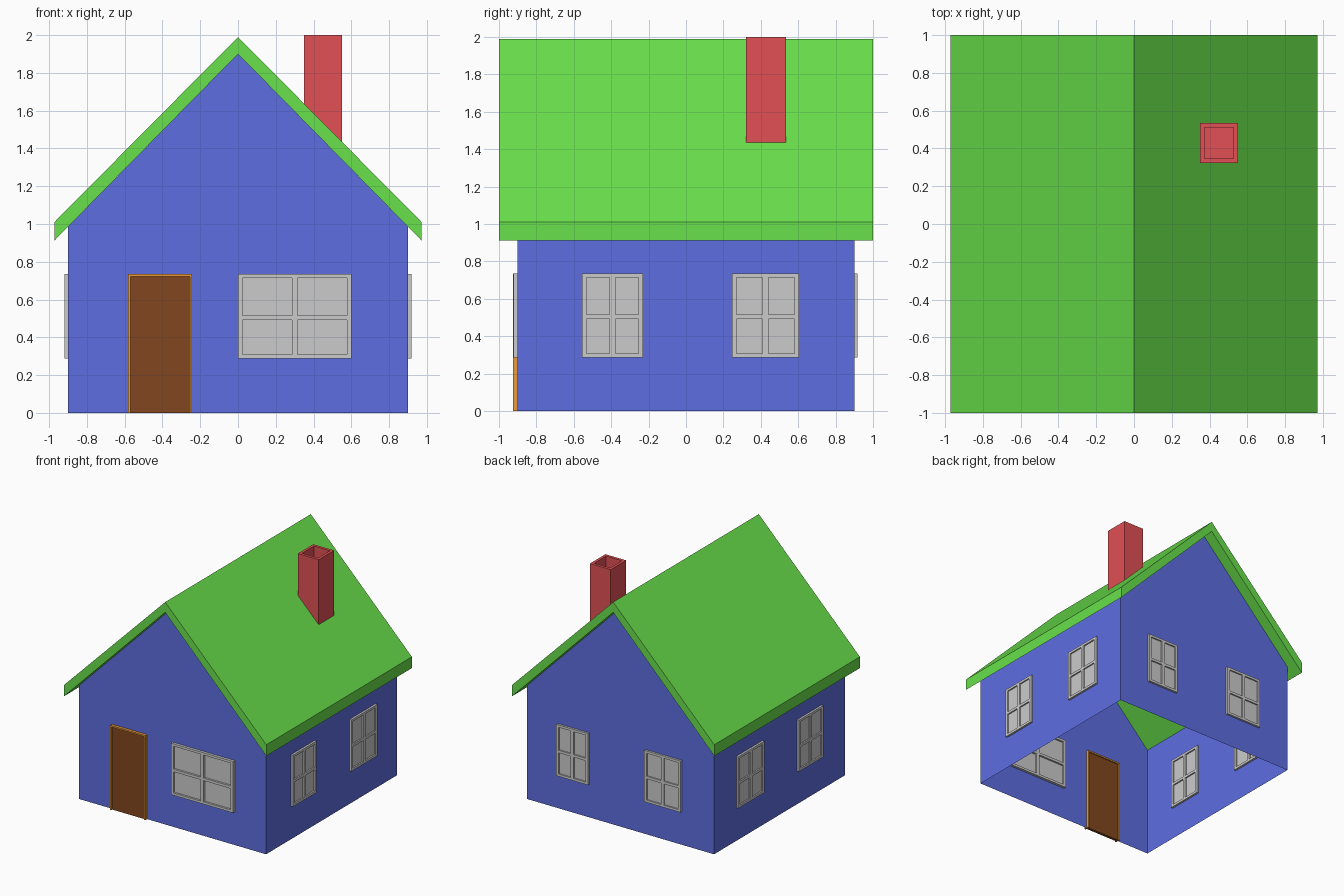
import bpy, bmesh, math

if "Cube" in bpy.data.objects:
    bpy.data.objects.remove(bpy.data.objects["Cube"])


def material(name, rgb):
    m = bpy.data.materials.new(name)
    m.diffuse_color = (*rgb, 1)
    m.use_nodes = True
    m.node_tree.nodes["Principled BSDF"].inputs["Base Color"].default_value = m.diffuse_color
    return m


BLUE = material("wall_blue", (0.11, 0.155, 0.75))
GREEN = material("roof_green", (0.14, 0.75, 0.07))
RED = material("chimney_red", (0.75, 0.08, 0.09))
BROWN = material("door_brown", (0.22, 0.062, 0.013))
ORANGE = material("trim_orange", (0.85, 0.33, 0.04))


def finish(name, bm, mat=None):
    mesh = bpy.data.meshes.new(name)
    bm.to_mesh(mesh)
    bm.free()
    ob = bpy.data.objects.new(name, mesh)
    bpy.context.collection.objects.link(ob)
    if mat:
        mesh.materials.append(mat)
    return ob


def prism(name, profile, half, mat, skip=()):
    """Extrude an x-z profile along y; skip lists sides left open."""
    bm = bmesh.new()
    front = [bm.verts.new((x, -half, z)) for x, z in profile]
    back = [bm.verts.new((x, half, z)) for x, z in profile]
    bm.faces.new(front)
    bm.faces.new(back[::-1])
    n = len(profile)
    for i in range(n):
        if i not in skip:
            j = (i + 1) % n
            bm.faces.new((front[j], front[i], back[i], back[j]))
    return finish(name, bm, mat)


def panel(name, us, vs, depth, angle=0, holes=(), mat=None):
    """Grid panel straddling a wall plane, with chosen cells left open."""
    bm = bmesh.new()
    g = [[bm.verts.new((u, -0.9, v)) for v in vs] for u in us]
    for i in range(len(us) - 1):
        for j in range(len(vs) - 1):
            if (i, j) not in holes:
                bm.faces.new((g[i][j], g[i + 1][j], g[i + 1][j + 1], g[i][j + 1]))
    ob = finish(name, bm, mat)
    ob.rotation_euler.z = math.radians(angle)
    mod = ob.modifiers.new("thickness", 'SOLIDIFY')
    mod.thickness = depth
    mod.offset = 0
    return ob


def window(name, u0, u1, angle, depth):
    b, m, c = 0.024, 0.015, (u0 + u1) / 2
    us = [u0, u0 + b, c - m, c + m, u1 - b, u1]
    vs = [0.287, 0.308, 0.492, 0.515, 0.714, 0.735]
    holes = {(i, j) for i in (1, 3) for j in (1, 3)}
    panel(name + "_frame", us, vs, depth, angle, holes)
    panel(name + "_glass", [u0 + b / 2, u1 - b / 2], [0.297, 0.725], 0.012, angle)


# Walls: gabled shell, open underneath and under the roof
prism("walls", [(-0.9, 0), (0.9, 0), (0.9, 0.985), (0, 1.9), (-0.9, 0.985)],
      0.9, BLUE, skip=(0, 2, 3))

# Roof slab with overhang
prism("roof", [(0, 1.9), (0.972, 0.912), (0.972, 1.01), (0, 1.99),
               (-0.972, 1.01), (-0.972, 0.912)], 1.0, GREEN)

# Windows, laid out in each wall's own left-to-right direction
window("front_window", 0.0, 0.6, 0, 0.045)
for side, angle, spans in (
        ("right", 90, ((-0.556, -0.23), (0.246, 0.604))),
        ("back", 180, ((-0.605, -0.30), (0.24, 0.59))),
        ("left", -90, ((-0.595, -0.235), (0.24, 0.575)))):
    for k, (u0, u1) in enumerate(spans):
        window(f"{side}_window_{k + 1}", u0, u1, angle, 0.036)

# Door and its trim
panel("door_trim", [-0.582, -0.57, -0.255, -0.243], [0, 0.722, 0.735], 0.048,
      holes={(1, 0)}, mat=ORANGE)
panel("door", [-0.57, -0.255], [0, 0.722], 0.024, mat=BROWN)

# Chimney: box with a sunken flue, its foot following the roof slope
bm = bmesh.new()
bmesh.ops.create_cube(bm, size=1)
for v in bm.verts:
    top = v.co.z > 0
    v.co.x = 0.45 + v.co.x * 0.2
    v.co.y = 0.428 + v.co.y * 0.212
    v.co.z = 2.0 if top else 1.95 - v.co.x
bm.normal_update()
lid = max(bm.faces, key=lambda f: f.calc_center_median().z)
bmesh.ops.inset_region(bm, faces=[lid], thickness=0.034)
flue = bmesh.ops.extrude_discrete_faces(bm, faces=[lid])["faces"][0]
for v in flue.verts:
    v.co.z -= 0.3
finish("chimney", bm, RED)
